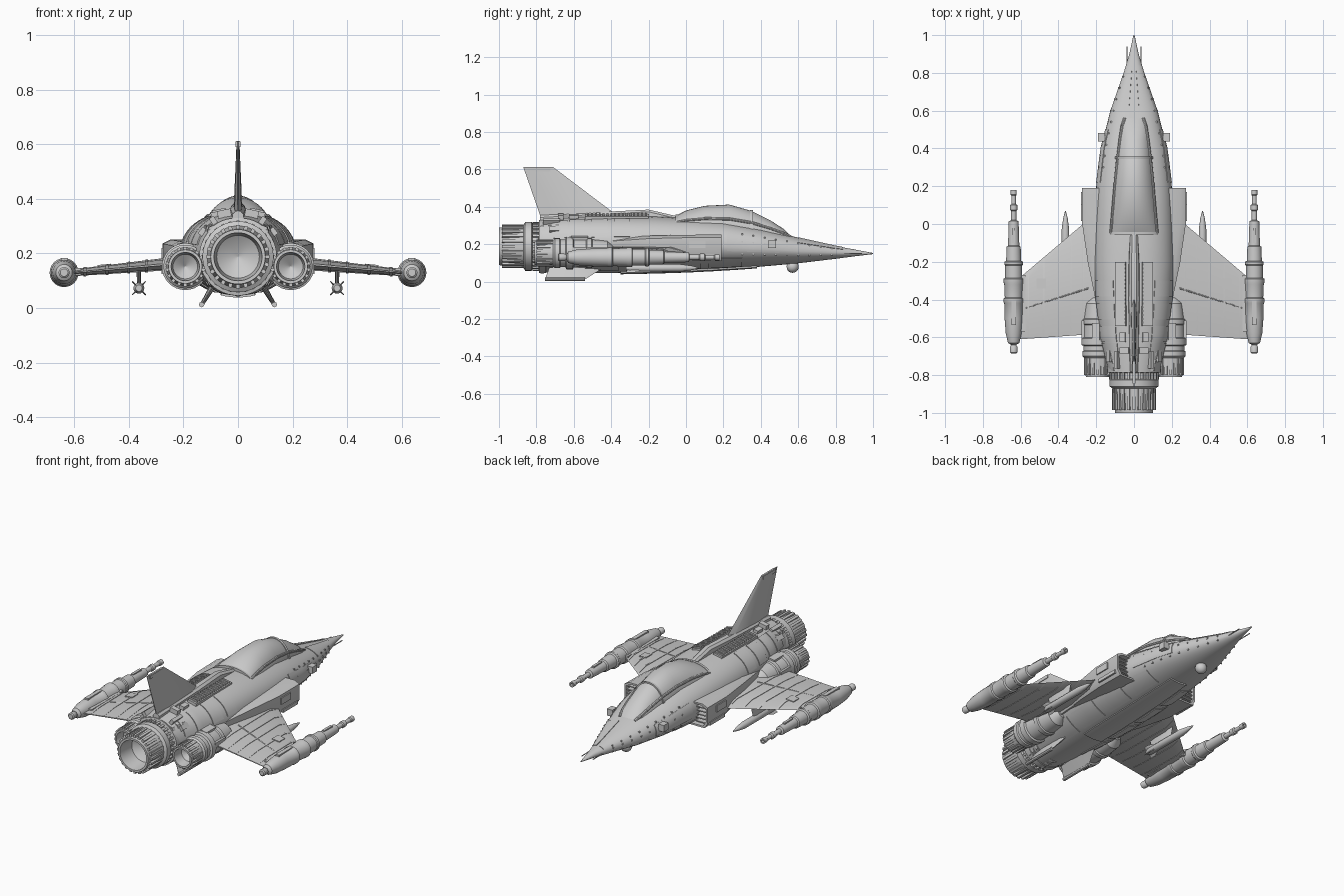
import bpy, bmesh, math
from mathutils import Matrix, Vector

cube = bpy.data.objects.get("Cube")
if cube:
    bpy.data.objects.remove(cube, do_unlink=True)

grey = bpy.data.materials.new("hull_grey")
grey.use_nodes = True
grey.diffuse_color = (0.6, 0.6, 0.6, 1)
grey.node_tree.nodes["Principled BSDF"].inputs["Base Color"].default_value = (0.6, 0.6, 0.6, 1)
parts = []


def finish(name, bm, mirror):
    bmesh.ops.recalc_face_normals(bm, faces=bm.faces)
    me = bpy.data.meshes.new(name)
    bm.to_mesh(me)
    bm.free()
    me.materials.append(grey)
    ob = bpy.data.objects.new(name, me)
    bpy.context.collection.objects.link(ob)
    if mirror:
        ob.modifiers.new("mirror", "MIRROR").use_mirror_merge = False
    parts.append(ob)


def loft(name, rings, mirror=False, closed=True, caps=True):
    bm = bmesh.new()
    vs = [[bm.verts.new(p) for p in r] for r in rings]
    n = len(rings[0])
    for a, b in zip(vs, vs[1:]):
        for i in range(n if closed else n - 1):
            j = (i + 1) % n
            bm.faces.new((a[i], a[j], b[j], b[i]))
    if caps:
        bm.faces.new(vs[0])
        bm.faces.new(vs[-1])
    finish(name, bm, mirror)


def lathe(name, profile, x, z, mirror=False, n=32):
    # Turned body along y from (y, radius) pairs
    turn = [math.tau * i / n for i in range(n)]
    loft(name, [[(x + r * math.cos(t), y, z + r * math.sin(t)) for t in turn]
                for y, r in profile], mirror)


def boxes(name, items, mirror=False):
    # Each item: centre, size, roll about y
    bm = bmesh.new()
    for c, s, roll in items:
        m = Matrix.Translation(c) @ Matrix.Rotation(roll, 4, "Y") @ Matrix.Diagonal((*s, 1))
        bmesh.ops.create_cube(bm, size=1, matrix=m)
    finish(name, bm, mirror)


def petals(name, x, z, r, y0, y1, n, w, h, mirror=False):
    items = []
    for i in range(n):
        t = math.tau * i / n
        items.append(((x + r * math.sin(t), (y0 + y1) / 2, z + r * math.cos(t)),
                      (w, y1 - y0, h), t))
    boxes(name, items, mirror)


def rod(name, p, q, r, mirror=False, n=8):
    p, q = Vector(p), Vector(q)
    rot = (q - p).to_track_quat("Z", "Y").to_matrix().to_4x4()
    bm = bmesh.new()
    bmesh.ops.create_cone(bm, cap_ends=True, segments=n, radius1=r, radius2=r,
                          depth=(q - p).length, matrix=Matrix.Translation((p + q) / 2) @ rot)
    finish(name, bm, mirror)


AIRFOIL = [(0, 0), (.15, 1), (.75, .8), (1, .15), (1, -.15), (.75, -.8), (.15, -1)]


def blade_ring(x, z, lead, trail, half, normal):
    return [(x + s * half * normal[0], lead + f * (trail - lead), z + s * half * normal[1])
            for f, s in AIRFOIL]


def blade(name, root, tip, normal, mirror=False):
    loft(name, [blade_ring(*root, normal), blade_ring(*tip, normal)], mirror)


# Fuselage: y, half width, top, bottom
HULL = [(1, .003, .153, .147), (.9, .025, .172, .135), (.8, .055, .19, .122),
        (.6, .125, .235, .098), (.4, .175, .285, .08), (.2, .2, .325, .066),
        (0, .21, .34, .056), (-.2, .215, .35, .05), (-.4, .205, .35, .046),
        (-.6, .18, .345, .046), (-.78, .135, .33, .05)]


def hull_point(y, deg, grow=0):
    for a, b in zip(HULL, HULL[1:]):
        if a[0] >= y >= b[0]:
            k = (a[0] - y) / (a[0] - b[0])
            w, top, bot = (a[i] + k * (b[i] - a[i]) for i in (1, 2, 3))
            break
    mid = bot + (top - bot) * .47
    c, s = math.cos(math.radians(deg)), math.sin(math.radians(deg))
    e = .87 if s > 0 else 1.05
    h = (top - mid if s > 0 else mid - bot) + grow
    return (math.copysign(abs(c) ** e, c) * (w + grow), y, mid + math.copysign(abs(s) ** e, s) * h)


def plate(name, y0, y1, a0, a1, grow=.004, mirror=True):
    # Raised skin panel following the fuselage
    rings = []
    for i in range(7):
        y = y0 + (y1 - y0) * i / 6
        angles = [a0 + (a1 - a0) * j / 8 for j in range(9)]
        rings.append([hull_point(y, a, grow) for a in angles]
                     + [hull_point(y, a, -.004) for a in reversed(angles)])
    loft(name, rings, mirror)


loft("fuselage", [[hull_point(h[0], 360 * i / 48) for i in range(48)] for h in HULL])
for i, y in enumerate((-.3, -.42, -.54, -.63)):
    plate("upper_skin_%d" % i, y, y - .085, 15, 62)
for i, y in enumerate((-.68, -.72, -.76)):
    plate("tail_band_%d" % i, y, y - .018, 0, 360, .007, False)
plate("flank_skin", .5, .22, -12, 28, .003)
plate("nose_skin", .84, .6, 35, 80, .003)
plate("belly_keel", .38, -.35, 252, 288, .008, False)
for i, y in enumerate((.3, .08, -.14, -.36)):
    plate("belly_skin_%d" % i, y, y - .18, 295, 330)
plate("side_rail", .15, -.42, 338, 346, .016)

# Canopy: y, half width, base, top
CANOPY = [(.56, .055, .235, .245), (.52, .07, .24, .283), (.45, .082, .25, .328), (.35, .096, .262, .378),
          (.23, .11, .27, .412), (.1, .122, .28, .405), (0, .132, .285, .38), (-.05, .138, .285, .355)]


def arch(c, grow=0):
    y, w, base, top = c
    return [((w + grow) * math.cos(math.pi * i / 20), y,
             base + (top + grow - base) * math.sin(math.pi * i / 20)) for i in range(21)]


loft("canopy", [arch(c) for c in CANOPY])
for i in (3, 7):
    c = CANOPY[i]
    loft("canopy_hoop_%d" % i, [arch((c[0] + d,) + c[1:], .005) for d in (.007, -.007)])
for i, (a, b) in enumerate(zip(CANOPY, CANOPY[1:])):
    rod("canopy_sill_%d" % i, arch(a)[3], arch(b)[3], .008, True)

# Spine, tail fin and ribbed vents
loft("spine", [[(-w, y, .3), (-w * .8, y, t - .012), (-w * .4, y, t), (w * .4, y, t),
                (w * .8, y, t - .012), (w, y, .3)] for y, w, t in
               ((-.05, .025, .35), (-.2, .032, .385), (-.4, .035, .375), (-.78, .025, .355))])
blade("tail_fin", (0, .34, -.35, -.775, .017), (0, .612, -.71, -.87, .005), (1, 0))
boxes("fin_cap", [((0, -.785, .6), (.018, .12, .02), 0)])
vents = [((.07, -.37, .344), (.058, .34, .022), .2)]
vents += [((.07, -.215 - .0205 * i, .355), (.05, .01, .014), .2) for i in range(16)]
boxes("dorsal_vents", vents, True)
boxes("tail_blocks", [((.06, -.6, .345), (.03, .05, .025), .2), ((.05, -.67, .345), (.05, .03, .03), .2),
                      ((.09, -.72, .32), (.02, .09, .03), .6), ((.13, -.7, .28), (.03, .06, .02), .9)], True)

# Main engine
lathe("main_engine", [(-.74, .12), (-.75, .142), (-.785, .142), (-.79, .12), (-.82, .12),
                      (-.825, .13), (-.86, .13), (-.87, .113), (-1, .1), (-1, .088),
                      (-.9, .078), (-.85, .002)], 0, .188, n=48)
petals("main_engine_petals", 0, .188, .108, -.985, -.87, 24, .014, .016)
petals("main_engine_studs", 0, .188, .124, -.822, -.785, 28, .012, .016)

# Side engines
lathe("side_engines", [(-.38, .03), (-.42, .065), (-.5, .073), (-.505, .08), (-.53, .08), (-.535, .074),
                       (-.6, .076), (-.605, .086), (-.64, .086), (-.645, .074), (-.67, .074), (-.675, .08),
                       (-.7, .08), (-.71, .07), (-.81, .062), (-.81, .052), (-.75, .045), (-.72, .002)],
      .193, .152, True)
petals("side_engine_petals", .193, .152, .066, -.8, -.71, 18, .012, .013, True)
boxes("engine_clamps", [((.2, -.57, .232), (.04, .09, .016), .2), ((.27, -.56, .17), (.014, .1, .03), 0)], True)

# Intakes with recessed mouths
def frame(y, x0, x1, z0, z1):
    return [(x0, y, z0), (x1 - .02, y, z0), (x1, y, z0 + .03), (x1, y, z1 - .015), (x1 - .03, y, z1), (x0, y, z1)]


loft("intakes", [frame(-.42, .14, .2, .15, .23), frame(-.2, .15, .245, .13, .245), frame(0, .15, .274, .115, .25),
                 frame(.19, .15, .276, .11, .252), frame(.19, .16, .266, .12, .242), frame(.13, .16, .266, .12, .242)], True)
boxes("intake_slats", [((.23, .165, .135 + .022 * i), (.075, .03, .006), 0) for i in range(5)], True)
boxes("intake_panels", [((.276, .1, .135), (.01, .14, .02), 0), ((.277, .06, .2), (.008, .09, .04), 0)], True)


# Wings with raised rib bands
def wing_ring(x, grow=0):
    k = (x - .18) / .42
    return blade_ring(x, .168 - .038 * k, .076 - .356 * k, -.58 - .03 * k, .025 - .012 * k + grow, (0, 1))


loft("wings", [wing_ring(.18), wing_ring(.6)], True)
for i, x in enumerate((.27, .335, .4, .48, .56)):
    loft("wing_rib_%d" % i, [wing_ring(x - .005, .003), wing_ring(x + .005, .003)], True)
rod("flap_seam", (.24, -.34, .183), (.59, -.45, .14), .004, True)
boxes("wing_hatches", [((.49, -.315, .154), (.05, .055, .012), .1)], True)

# Wingtip cannon pods
lathe("wingtip_pods", [(-.685, .014), (-.68, .02), (-.65, .02), (-.64, .013), (-.63, .03), (-.58, .042), (-.5, .048),
                       (-.42, .05), (-.415, .053), (-.395, .053), (-.39, .047), (-.32, .05), (-.31, .053), (-.29, .053),
                       (-.285, .045), (-.22, .045), (-.215, .049), (-.2, .049), (-.195, .04), (-.12, .037), (-.115, .03),
                       (.015, .026), (.02, .014), (.07, .014), (.075, .019), (.1, .019), (.105, .012), (.15, .012),
                       (.155, .016), (.18, .016), (.18, .008), (.14, .006)], .637, .13, True, 24)
boxes("pod_blocks", [((.637, -.47, .178), (.024, .13, .012), 0), ((.637, -.06, .157), (.016, .08, .014), 0),
                     ((.59, -.42, .133), (.03, .3, .026), 0)], True)

# Underwing missiles and pylons
lathe("missiles", [(.07, .002), (.03, .012), (-.03, .02), (-.3, .02), (-.32, .012)], .363, .073, True, 16)
blade("missile_pylons", (.363, .155, -.1, -.3, .009), (.363, .085, -.12, -.28, .007), (1, 0), True)
for i in range(4):
    t = math.pi / 4 + i * math.pi / 2
    c, s = math.cos(t), math.sin(t)
    blade("missile_fin_%d" % i, (.363 + .015 * c, .073 + .015 * s, -.23, -.315, .003),
          (.363 + .035 * c, .073 + .035 * s, -.28, -.32, .002), (-s, c), True)

# Splayed ventral fins
blade("ventral_fins", (.095, .075, -.44, -.73, .011), (.133, .012, -.54, -.755, .007), (.86, .51), True)
rod("ventral_fin_shoes", (.133, -.54, .013), (.133, -.755, .013), .01, True)

# Nose sensors and probes
boxes("nose_sensors", [((.172, .46, .2), (.036, .045, .04), 0), ((.145, .46, .2), (.05, .02, .02), 0)], True)
lathe("chin_turret", [(.57 + .032 * math.cos(math.pi * i / 10), .001 + .032 * math.sin(math.pi * i / 10))
                      for i in range(11)], 0, .08, n=20)
rod("nose_probes", (.038, .77, .15), (.038, .94, .15), .003, True)

# Rivets along the nose flanks
rivets = [(hull_point(.3 + .06 * i, a), (.008, .008, .008), 0) for i in range(9) for a in (12, 32, -20)]
boxes("rivets", rivets, True)

bpy.ops.object.select_all(action="DESELECT")
for ob in parts:
    ob.select_set(True)
bpy.context.view_layer.objects.active = parts[0]
bpy.ops.object.shade_smooth_by_angle(angle=math.radians(35))
